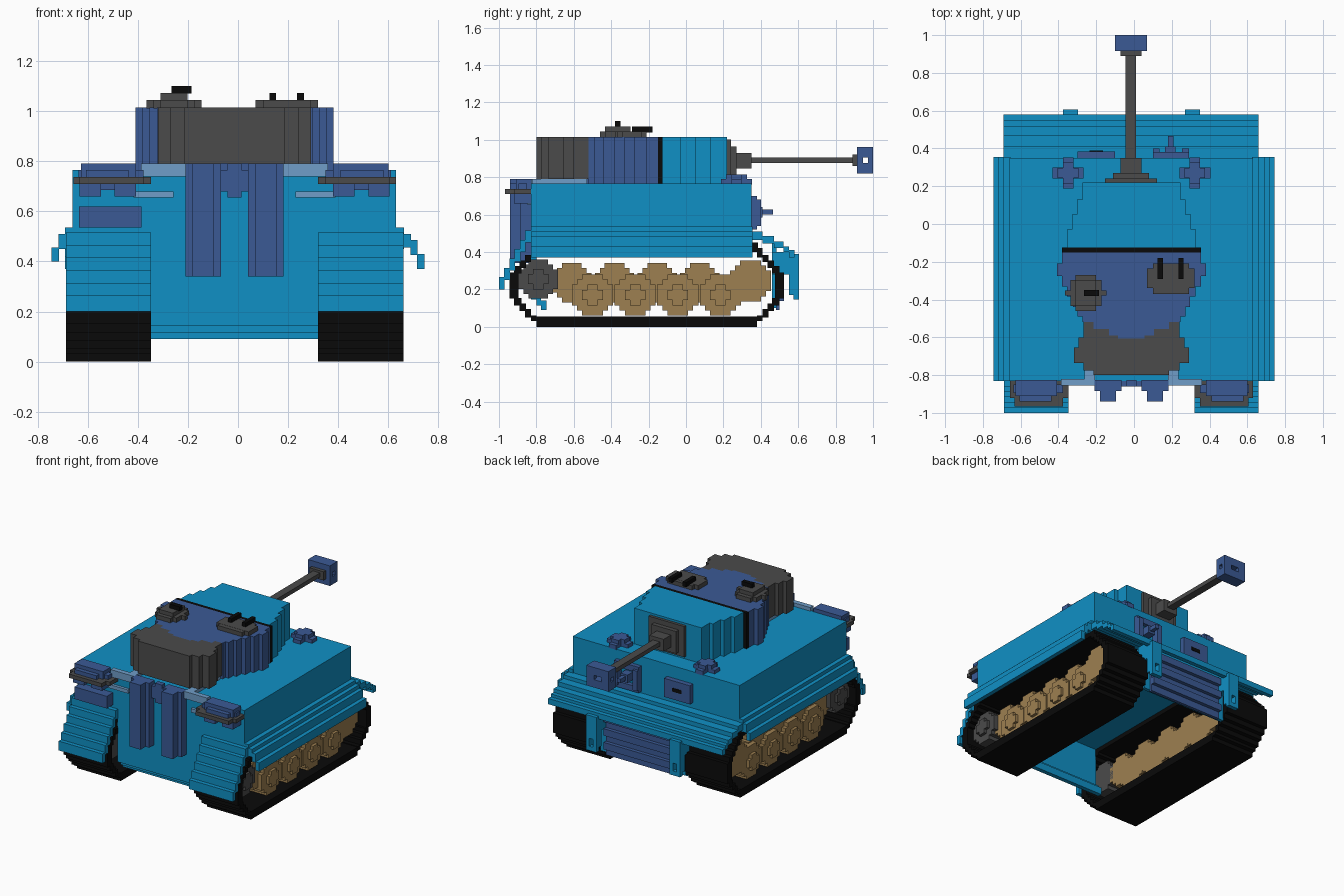
import bpy, bmesh, math

if "Cube" in bpy.data.objects:
    bpy.data.objects.remove(bpy.data.objects["Cube"], do_unlink=True)

V = 0.0275      # block size
CX = -0.0135    # centre line of the vehicle


def material(name, rgb):
    m = bpy.data.materials.new(name)
    m.use_nodes = True
    m.diffuse_color = (*rgb, 1)
    m.node_tree.nodes["Principled BSDF"].inputs["Base Color"].default_value = (*rgb, 1)
    return m


CYAN = material("bright_cyan", (0.005, 0.28, 0.56))
BLUE = material("dark_blue", (0.043, 0.102, 0.30))
GRAY = material("dark_gray", (0.070, 0.070, 0.070))
BLACK = material("black", (0.003, 0.003, 0.003))
TAN = material("tan", (0.34, 0.215, 0.082))
PALE = material("pale_blue", (0.16, 0.34, 0.58))


def blocks(name, mat, boxes):
    """One object made of boxes given as x0, x1, y0, y1, z0, z1."""
    bm = bmesh.new()
    for b in boxes:
        x, y, z = sorted(b[0:2]), sorted(b[2:4]), sorted(b[4:6])
        for v in bmesh.ops.create_cube(bm, size=1)["verts"]:
            v.co = (x[v.co.x > 0], y[v.co.y > 0], z[v.co.z > 0])
    me = bpy.data.meshes.new(name)
    bm.to_mesh(me)
    bm.free()
    me.materials.append(mat)
    ob = bpy.data.objects.new(name, me)
    bpy.context.collection.objects.link(ob)
    return ob


def disc(u, v, r):
    """Stepped disc as strips u0, u1, v0, v1."""
    n = max(1, round(2 * r / V))
    h = 2 * r / n
    out = []
    for i in range(n):
        v0 = v - r + i * h
        d = v0 + h / 2 - v
        w = max(1, round(math.sqrt(r * r - d * d) / h)) * h
        out.append((u - w, u + w, v0, v0 + h))
    return out


def upright(u, v, r, z0, z1):
    return [(*s, z0, z1) for s in disc(u, v, r)]


def wheel(x0, x1, y, z, r):
    return [(x0, x1, *s) for s in disc(y, z, r)]


def both(boxes):
    """Repeat boxes on the other side of the centre line."""
    return boxes + [(2 * CX - b[1], 2 * CX - b[0], *b[2:]) for b in boxes]


# Hull with rear plate that steps inward at the bottom
blocks("hull", CYAN, [(-0.66, 0.63, -0.83, 0.35, 0.45, 0.765)])
blocks("rear_plate", CYAN, [(-0.35, 0.32, -0.83, -0.80, 0.145, 0.45),
                            (-0.35, 0.32, -0.80, -0.775, 0.115, 0.17),
                            (-0.35, 0.32, -0.775, -0.745, 0.09, 0.14)])

# Side skirts stepping outward and down
blocks("right_skirt", CYAN, [(-0.69, -0.655, -0.83, 0.355, 0.45, 0.535),
                             (-0.717, -0.688, -0.83, 0.355, 0.45, 0.51),
                             (-0.745, -0.715, -0.83, 0.355, 0.40, 0.455)])
blocks("left_skirt", CYAN, [(0.625, 0.662, -0.83, 0.355, 0.45, 0.535),
                            (0.66, 0.69, -0.83, 0.355, 0.455, 0.51),
                            (0.688, 0.717, -0.83, 0.355, 0.425, 0.485),
                            (0.715, 0.745, -0.83, 0.355, 0.37, 0.43)])

# Stepped fenders
blocks("rear_fenders", CYAN, both([
    (0.32, 0.66, -0.86 - 0.028 * i, -0.83 - 0.028 * i, 0.45 - 0.05 * i, 0.515 - 0.05 * i)
    for i in range(6)]))
blocks("gun_end_fender", CYAN, [(-0.69, 0.66, *s) for s in (
    (0.35, 0.41, 0.465, 0.51), (0.41, 0.47, 0.445, 0.485), (0.47, 0.52, 0.42, 0.455),
    (0.52, 0.55, 0.40, 0.43), (0.55, 0.58, 0.37, 0.41))])

# Lower plate at the gun end, spare links and tow brackets
blocks("lower_plate", CYAN, [(-0.35, 0.32, 0.46, 0.485, 0.10, 0.45)])
blocks("spare_links", BLUE, [(-0.30, 0.27, 0.48, 0.50 + 0.025 * (i % 2), 0.09 + 0.048 * i,
                              0.138 + 0.048 * i) for i in range(6)])
blocks("tow_brackets", CYAN, both([
    (0.27, 0.35, 0.46, 0.58, 0.28, 0.40), (0.27, 0.35, 0.55, 0.605, 0.23, 0.39),
    (0.27, 0.295, 0.55, 0.605, 0.17, 0.23), (0.325, 0.35, 0.55, 0.605, 0.17, 0.23),
    (0.27, 0.35, 0.575, 0.605, 0.145, 0.175)]))

# Tracks: bottom and top runs plus stepped ends
runs = [(-0.80, 0.38, 0, 0.055), (-0.78, 0.35, 0.42, 0.45)]
end = [(0, 0.03, 0.03, 0.06), (0.03, 0.06, 0.05, 0.095), (0.055, 0.09, 0.085, 0.125),
       (0.08, 0.12, 0.115, 0.155), (0.095, 0.145, 0.15, 0.29), (0.08, 0.12, 0.285, 0.325),
       (0.055, 0.09, 0.315, 0.355), (0.03, 0.06, 0.345, 0.385),
       (0, 0.03, 0.37, 0.42), (-0.03, 0.005, 0.40, 0.45)]
for a, b, z0, z1 in end:
    runs += [(0.38 + a, 0.38 + b, z0, z1), (-0.80 - b, -0.80 - a, z0, z1)]
blocks("tracks", BLACK, both([(0.32, 0.66, *r) for r in runs]))

# Road wheels in two staggered rows, idlers and drive sprockets
wheels = []
for i in range(4):
    wheels += wheel(0.37, 0.58, -0.61 + 0.228 * i, 0.235, 0.105)
    wheels += wheel(0.37, 0.61, -0.50 + 0.228 * i, 0.17, 0.11)
wheels += wheel(0.37, 0.61, 0.345, 0.245, 0.11)
blocks("road_wheels", TAN, both(wheels))
blocks("wheel_hubs", TAN, both([b for i in range(4)
                                for b in wheel(0.60, 0.63, -0.50 + 0.228 * i, 0.17, 0.055)]))
blocks("sprockets", GRAY, both(wheel(0.37, 0.61, -0.79, 0.255, 0.105)
                               + wheel(0.60, 0.63, -0.79, 0.255, 0.055)))


# Turret in slices: y0, y1, half width
def slices(name, mat, rows, z0=0.76, z1=1.015):
    blocks(name, mat, [(CX - w, CX + w, y0, y1, z0, z1) for y0, y1, w in rows])


slices("turret_front", CYAN, [(0.13, 0.22, 0.26), (0.05, 0.13, 0.287),
                              (-0.03, 0.05, 0.315), (-0.125, -0.03, 0.342)])
slices("turret_band", BLACK, [(-0.15, -0.125, 0.367)])
slices("turret_rear", BLUE, [(-0.21, -0.15, 0.367), (-0.275, -0.21, 0.395),
                             (-0.33, -0.275, 0.367), (-0.385, -0.33, 0.34),
                             (-0.44, -0.385, 0.31), (-0.49, -0.44, 0.285),
                             (-0.52, -0.49, 0.26), (-0.555, -0.52, 0.20),
                             (-0.59, -0.555, 0.12), (-0.605, -0.59, 0.07)])

# Curved storage bin: inner and outer offset, back y, front y
bin_boxes = []
for a, b, y0, y1 in ((0, 0.07, -0.80, -0.605), (0.07, 0.12, -0.80, -0.59),
                     (0.12, 0.20, -0.80, -0.555), (0.20, 0.255, -0.775, -0.52),
                     (0.255, 0.28, -0.735, -0.60), (0.28, 0.305, -0.735, -0.655)):
    bin_boxes.append((CX + a, CX + b, y0, y1, 0.79, 1.015))
blocks("storage_bin", GRAY, both(bin_boxes))

# Cupola and loader hatch
blocks("cupola", GRAY, upright(-0.255, -0.365, 0.096, 1.01, 1.045)
       + upright(-0.255, -0.365, 0.068, 1.04, 1.072))
blocks("cupola_handle", BLACK, [(-0.265, -0.185, -0.38, -0.35, 1.07, 1.10)])
blocks("loader_hatch", GRAY, [(0.07, 0.32, -0.34, -0.235, 1.01, 1.045),
                              (0.10, 0.29, -0.37, -0.21, 1.01, 1.044)])
blocks("hatch_handles", BLACK, [(x, x + V, -0.29, -0.18, 1.04, 1.072) for x in (0.125, 0.235)])

# Gun: mantlet, barrel, muzzle brake with openings
GX = -0.0165
blocks("mantlet", GRAY, [(GX - w, GX + w, y0, y1, z0, z1) for w, y0, y1, z0, z1 in (
    (0.138, 0.21, 0.24, 0.785, 1.0), (0.095, 0.24, 0.27, 0.81, 0.965),
    (0.055, 0.27, 0.35, 0.845, 0.93))])
blocks("barrel", GRAY, [(GX - V, GX + V, 0.34, 0.92, 0.876, 0.905),
                        (GX - 0.055, GX + 0.055, 0.89, 0.92, 0.86, 0.92)])
blocks("muzzle_brake", BLUE, [
    (-0.10, 0.07, 0.915, 1.0, 0.82, 0.875), (-0.10, 0.07, 0.915, 1.0, 0.905, 0.96),
    (-0.10, 0.07, 0.915, 0.945, 0.875, 0.905), (-0.10, -0.045, 0.973, 1.0, 0.875, 0.905),
    (0.012, 0.07, 0.973, 1.0, 0.875, 0.905)])

# Headlights on the deck
lamps = upright(0.322, 0.27, 0.055, 0.76, 0.815)
lamps += [(0.24, 0.404, 0.242, 0.298, 0.76, 0.79), (0.294, 0.35, 0.188, 0.352, 0.76, 0.79)]
blocks("headlights", BLUE, both(lamps))

# Hull gun frame and vision port
blocks("hull_gun", BLUE, [
    (0.10, 0.29, 0.345, 0.38, 0.52, 0.56), (0.10, 0.29, 0.345, 0.38, 0.66, 0.70),
    (0.10, 0.135, 0.345, 0.40, 0.54, 0.68), (0.255, 0.29, 0.345, 0.40, 0.54, 0.68),
    (0.165, 0.22, 0.345, 0.41, 0.585, 0.64), (0.18, 0.208, 0.40, 0.465, 0.60, 0.628)])
blocks("vision_port", BLUE, [(-0.30, -0.10, 0.345, 0.385, 0.55, 0.68)])
blocks("vision_slit", BLACK, [(-0.235, -0.165, 0.38, 0.388, 0.605, 0.63)])

# Exhaust stacks on the rear plate
blocks("exhaust_stacks", BLUE, both([
    (0.04, 0.182, -0.885, -0.825, 0.34, 0.79), (0.068, 0.154, -0.94, -0.88, 0.34, 0.79)]))
blocks("exhaust_valve", BLUE, [(CX - 0.055, CX + 0.055, -0.86, -0.825, 0.68, 0.765),
                               (CX - V, CX + V, -0.86, -0.825, 0.655, 0.79)])

# Air filters with a gray rim, and their hoses
blocks("air_filters", BLUE, both([
    (0.38, 0.60, -0.91, -0.825, 0.735, 0.79), (0.35, 0.61, -0.895, -0.85, 0.735, 0.765),
    (0.41, 0.58, -0.94, -0.825, 0.735, 0.765), (0.38, 0.465, -0.92, -0.825, 0.66, 0.712),
    (0.52, 0.605, -0.92, -0.825, 0.66, 0.712), (0.44, 0.55, -0.90, -0.825, 0.685, 0.712)]))
blocks("filter_rims", GRAY, both([(0.32, 0.63, -0.92, -0.825, 0.71, 0.737),
                                  (0.35, 0.605, -0.967, -0.91, 0.71, 0.737)]))
blocks("filter_hoses", PALE, both([
    (0.18, 0.36, -0.855, -0.82, 0.74, 0.79), (0.18, 0.235, -0.83, -0.53, 0.76, 0.789),
    (0.23, 0.39, -0.85, -0.825, 0.655, 0.68)]))

# Rear tool box
blocks("tool_box", BLUE, [(-0.635, -0.385, -0.90, -0.825, 0.535, 0.62)])
